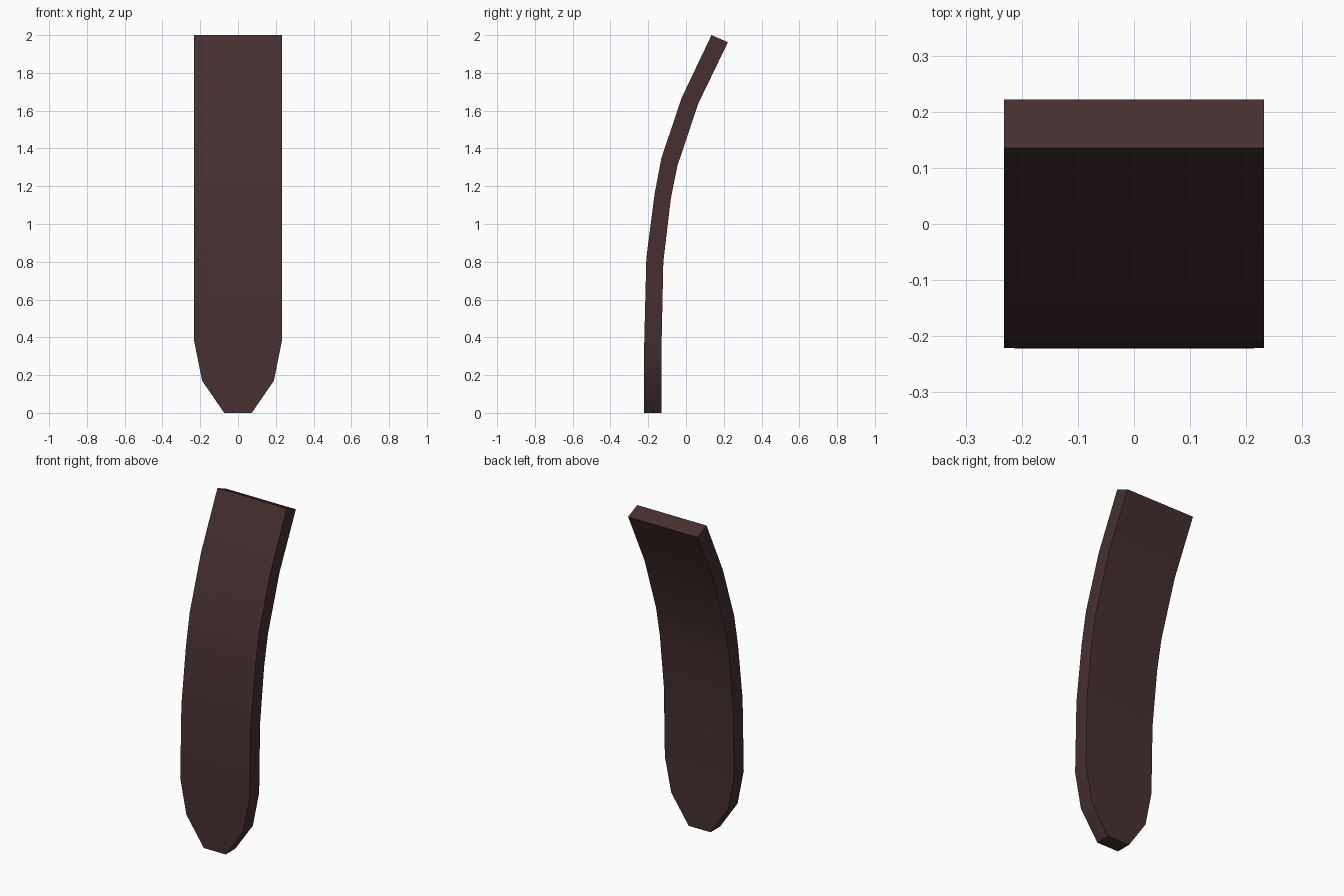
import bpy, bmesh, math

if "Cube" in bpy.data.objects:
    bpy.data.objects.remove(bpy.data.objects["Cube"])

# dark brown material
mat = bpy.data.materials.new("dark_brown")
mat.diffuse_color = (0.062, 0.030, 0.031, 1)
mat.use_nodes = True
mat.node_tree.nodes["Principled BSDF"].inputs["Base Color"].default_value = mat.diffuse_color

# cross-sections: half width, front (y, z), back (y, z)
SECTIONS = [
    (0.073, (-0.222, 0.00), (-0.130, 0.00)),
    (0.190, (-0.222, 0.17), (-0.130, 0.17)),
    (0.232, (-0.221, 0.38), (-0.129, 0.38)),
    (0.232, (-0.210, 0.82), (-0.120, 0.80)),
    (0.232, (-0.166, 1.16), (-0.081, 1.13)),
    (0.232, (-0.130, 1.35), (-0.045, 1.31)),
    (0.232, (-0.022, 1.67), (0.066, 1.64)),
    (0.232, (0.135, 2.00), (0.222, 1.962)),
]

# curved plank with a tapered lower end, lofted through the sections
bm = bmesh.new()
rings = []
for w, f, b in SECTIONS:
    rings.append([bm.verts.new(p) for p in
                  ((-w, *f), (w, *f), (w, *b), (-w, *b))])
for lo, hi in zip(rings, rings[1:]):
    for i in range(4):
        j = (i + 1) % 4
        bm.faces.new((lo[i], lo[j], hi[j], hi[i]))
bm.faces.new(rings[0][::-1])
bm.faces.new(rings[-1])
bmesh.ops.recalc_face_normals(bm, faces=bm.faces)

mesh = bpy.data.meshes.new("curved_plank")
bm.to_mesh(mesh)
bm.free()
mesh.materials.append(mat)
plank = bpy.data.objects.new("curved_plank", mesh)
bpy.context.collection.objects.link(plank)

# smooth along the bend, sharp along the long edges
bpy.context.view_layer.objects.active = plank
plank.select_set(True)
bpy.ops.object.shade_smooth_by_angle(angle=math.radians(35))
